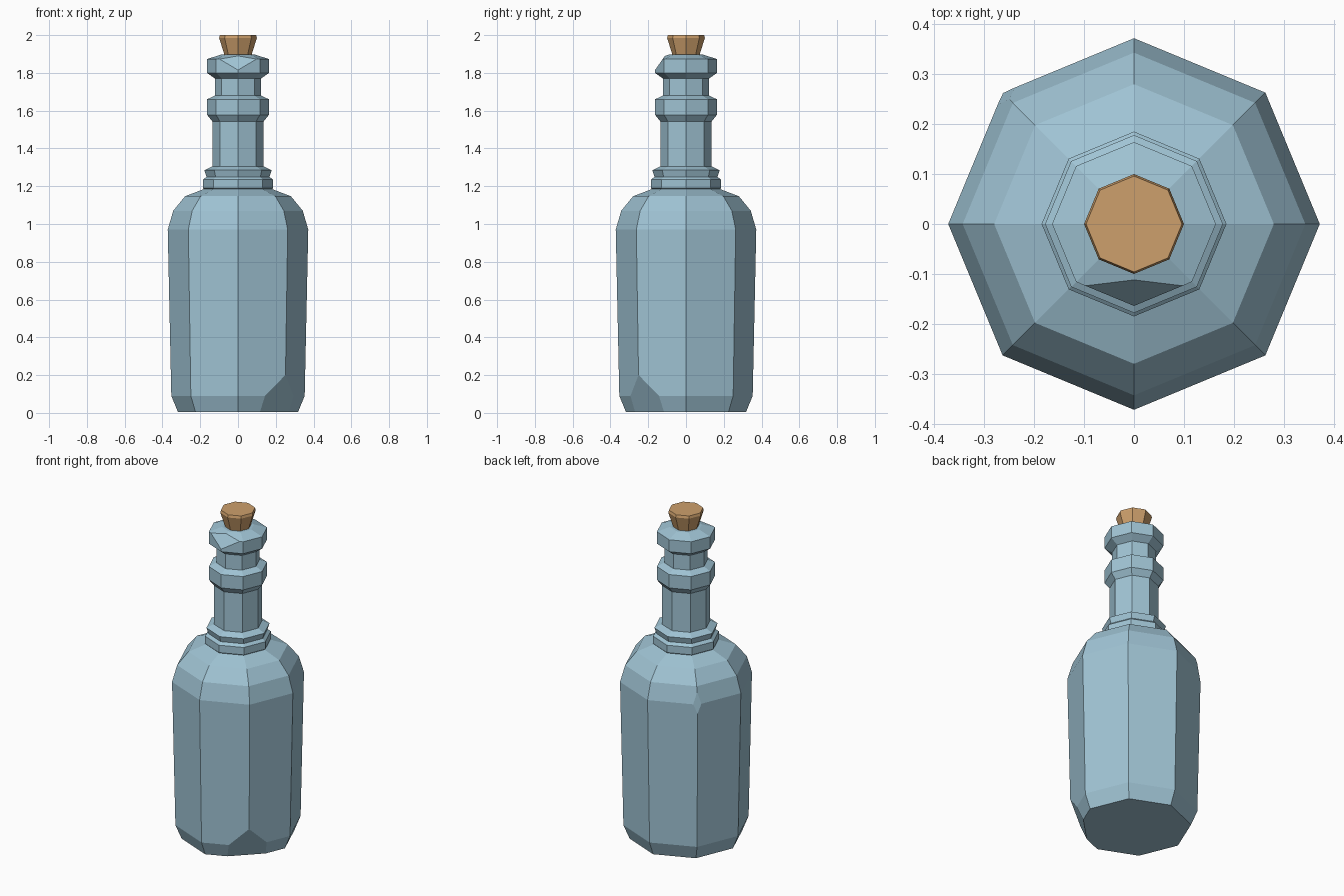
import bpy, bmesh, math
from mathutils import Vector

if "Cube" in bpy.data.objects:
    bpy.data.objects.remove(bpy.data.objects["Cube"])

SIDES = 8


def material(name, rgb):
    m = bpy.data.materials.new(name)
    m.diffuse_color = (*rgb, 1)
    m.use_nodes = True
    m.node_tree.nodes["Principled BSDF"].inputs["Base Color"].default_value = m.diffuse_color
    return m


def lathe(name, profile, mat, chips=()):
    """Eight-sided closed turned shape from (radius, z); chips are (point, normal) cuts."""
    bm = bmesh.new()
    rings = []
    for r, z in profile:
        rings.append([bm.verts.new((r * math.cos(math.tau * i / SIDES),
                                    r * math.sin(math.tau * i / SIDES), z))
                      for i in range(SIDES)])
    for a, b in zip(rings, rings[1:]):
        for i in range(SIDES):
            j = (i + 1) % SIDES
            bm.faces.new((a[i], a[j], b[j], b[i]))
    bm.faces.new(rings[0][::-1])
    bm.faces.new(rings[-1])
    # slice off each chipped corner and fill the flat scar
    for point, normal in chips:
        geom = bm.verts[:] + bm.edges[:] + bm.faces[:]
        cut = bmesh.ops.bisect_plane(bm, geom=geom, dist=1e-5, plane_co=Vector(point),
                                     plane_no=Vector(normal).normalized(), clear_outer=True)
        edges = [e for e in cut["geom_cut"] if isinstance(e, bmesh.types.BMEdge)]
        bmesh.ops.holes_fill(bm, edges=edges, sides=0)
    bmesh.ops.recalc_face_normals(bm, faces=bm.faces[:])
    me = bpy.data.meshes.new(name)
    bm.to_mesh(me)
    bm.free()
    me.materials.append(mat)
    ob = bpy.data.objects.new(name, me)
    bpy.context.collection.objects.link(ob)
    return ob


glass = material("pale_blue_glass", (0.35, 0.55, 0.66))
tan = material("cork_tan", (0.61, 0.35, 0.15))

# bottle: base, body, shoulder, collar, neck, ring, lip
bottle_profile = [
    (0.318, 0.005), (0.353, 0.09), (0.372, 0.97), (0.343, 1.07), (0.28, 1.147),
    (0.18, 1.185), (0.185, 1.19), (0.185, 1.235), (0.167, 1.25), (0.178, 1.285),
    (0.136, 1.305), (0.136, 1.543), (0.164, 1.578), (0.164, 1.66), (0.122, 1.68),
    (0.122, 1.77), (0.164, 1.80), (0.164, 1.873), (0.09, 1.897),
]
d = math.sqrt(0.5)
chips = [
    ((0, -0.164, 1.815), (0, -0.82, 0.57)),                # front of the lip
    ((0.355 * d, -0.355 * d, 0.20), (d, -d, -0.42)),       # front right base corner
    ((-0.362 * d, 0.362 * d, 0.973), (-d, d, 0.15)),       # back left shoulder
]
lathe("bottle", bottle_profile, glass, chips)

# cork stopper, wider at the top
lathe("cork", [(0.07, 1.88), (0.073, 1.9), (0.1, 1.985), (0.096, 2.0)], tan)
